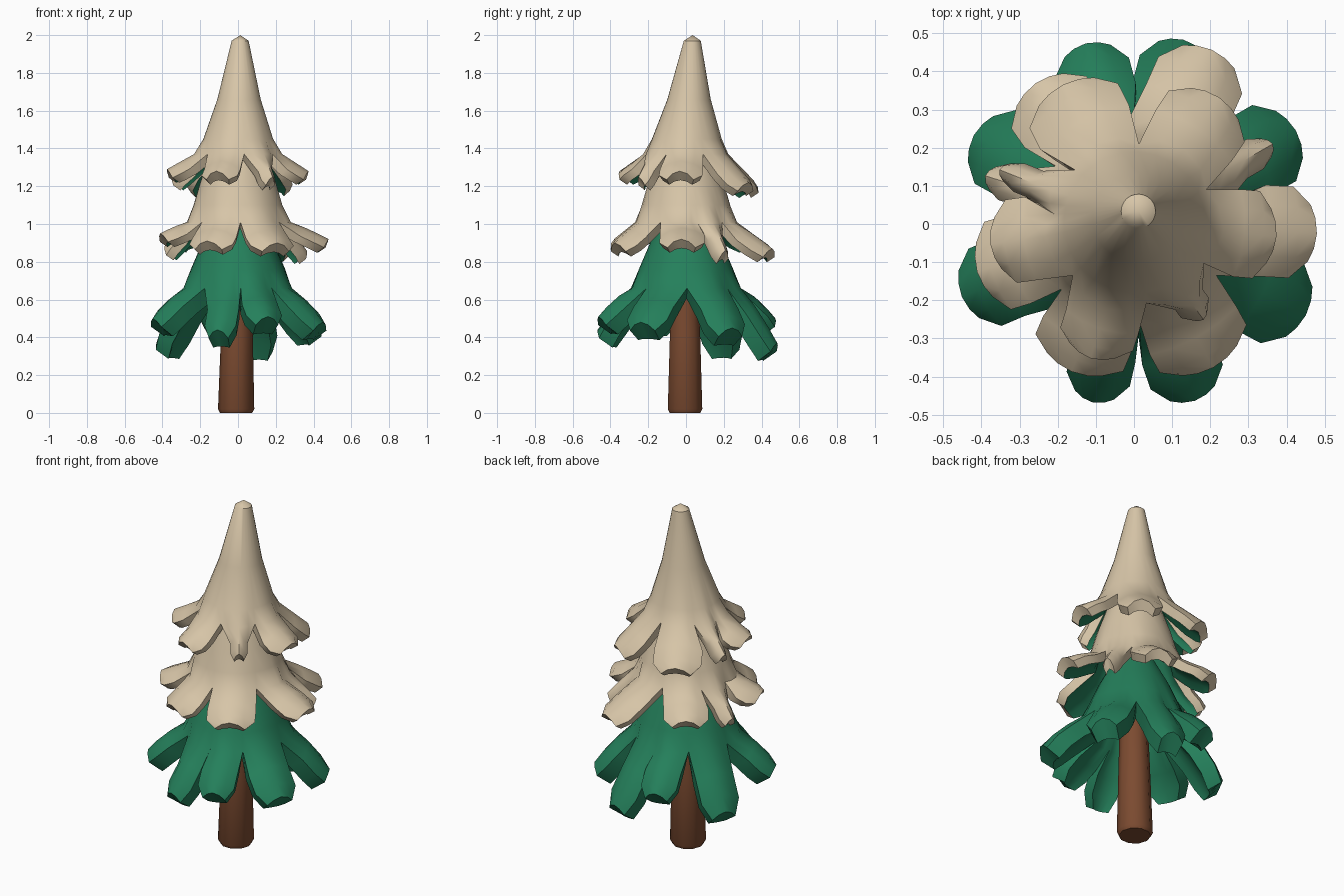
import bpy, bmesh, math
from mathutils import Vector

if "Cube" in bpy.data.objects:
    bpy.data.objects.remove(bpy.data.objects["Cube"])


def material(name, rgb):
    m = bpy.data.materials.new(name)
    m.diffuse_color = (*rgb, 1)
    m.use_nodes = True
    m.node_tree.nodes["Principled BSDF"].inputs["Base Color"].default_value = m.diffuse_color
    return m


SNOW = material("cream_snow", (0.68, 0.56, 0.39))
GREEN = material("needle_green", (0.018, 0.215, 0.105))
BROWN = material("bark_brown", (0.20, 0.07, 0.03))
COLS = (-1, -0.55, 0, 0.55, 1)


def finish(name, bm, mats, angle):
    bmesh.ops.remove_doubles(bm, verts=bm.verts, dist=0.0005)
    bmesh.ops.recalc_face_normals(bm, faces=bm.faces)
    me = bpy.data.meshes.new(name)
    bm.to_mesh(me)
    bm.free()
    for m in mats:
        me.materials.append(m)
    ob = bpy.data.objects.new(name, me)
    bpy.context.collection.objects.link(ob)
    bpy.ops.object.select_all(action='DESELECT')
    ob.select_set(True)
    bpy.context.view_layer.objects.active = ob
    bpy.ops.object.shade_smooth_by_angle(angle=math.radians(angle))
    return ob


def tier(name, profile, lobes, thick, bulge, mats, apex=(0, 0)):
    """Lobed skirt: profile = (r, z) rings down to the notches,
    lobes = (angle, tip radius, tip z, half width) in angle order."""
    bm = bmesh.new()
    n = len(lobes)
    top_z, (rn, zn) = profile[0][1], profile[-1]
    for i, (ang, rt, zt, w) in enumerate(lobes):
        prev = lobes[i - 1][0] - (360 if i == 0 else 0)
        nxt = lobes[(i + 1) % n][0] + (360 if i == n - 1 else 0)
        lo, hi = (prev + ang) / 2, (ang + nxt) / 2
        a0 = math.radians(ang)
        out = Vector((math.cos(a0), math.sin(a0), 0))
        side = Vector((-out.y, out.x, 0))
        outer, inner = [], []
        # shared body rings
        for k, (r, z) in enumerate(profile):
            f = max(0, (z - zn) / (top_z - zn))
            last = k == len(profile) - 1
            ro, ri = [], []
            for u in COLS:
                a = math.radians(ang + u * ((hi - ang) if u > 0 else (ang - lo)))
                d = Vector((math.cos(a), math.sin(a), 0))
                rr = r + (0.025 * (1 - u * u) if last else 0)
                c = Vector((apex[0] * f, apex[1] * f, z))
                ro.append(c + d * rr)
                ri.append(c + d * max(0, rr - thick * 0.8) - Vector((0, 0, thick * 0.5)))
            outer.append(ro)
            inner.append(ri)
        # free lobe, widening then rounding off at the tip
        for s, wf in ((0.4, 1.0), (0.76, 1.0), (1.0, 0.62)):
            ro, ri = [], []
            for u in COLS:
                r = rn + 0.025 + (rt - rn - 0.025) * s - 0.02 * u * u
                z = zn + (zt - zn) * s + bulge * math.sin(math.pi * s) - 0.045 * u * u
                p = out * r + side * (u * w * wf) + Vector((0, 0, z))
                ro.append(p)
                ri.append(p - out * (thick * 0.65) - side * (u * w * wf * 0.15)
                          - Vector((0, 0, thick * (0.8 - 0.35 * u * u))))
            outer.append(ro)
            inner.append(ri)
        vo = [[bm.verts.new(p) for p in row] for row in outer]
        vi = [[bm.verts.new(p) for p in row] for row in inner]
        nb = len(profile) - 1
        for k in range(len(vo) - 1):
            for j in range(4):
                bm.faces.new((vo[k][j], vo[k + 1][j], vo[k + 1][j + 1], vo[k][j + 1]))
                fi = bm.faces.new((vi[k][j], vi[k][j + 1], vi[k + 1][j + 1], vi[k + 1][j]))
                fi.material_index = len(mats) - 1
            if k >= nb:
                for j in (0, 4):
                    bm.faces.new((vo[k][j], vi[k][j], vi[k + 1][j], vo[k + 1][j]))
        for j in range(4):
            bm.faces.new((vo[-1][j], vi[-1][j], vi[-1][j + 1], vo[-1][j + 1]))
    return finish(name, bm, mats, 42)


# bare green skirt
tier("lower_branches",
     [(0.06, 1.15), (0.19, 0.90), (0.25, 0.76), (0.275, 0.66)],
     [(30, 0.49, 0.45, 0.115), (75, 0.50, 0.37, 0.10), (105, 0.49, 0.50, 0.10),
      (151, 0.48, 0.38, 0.11), (203, 0.49, 0.50, 0.11), (257, 0.48, 0.44, 0.085),
      (289, 0.49, 0.51, 0.10), (332, 0.51, 0.48, 0.12)],
     0.11, 0.02, [GREEN])

# snow covered middle skirt with green underside
tier("middle_branches",
     [(0.12, 1.45), (0.20, 1.22), (0.235, 1.10), (0.255, 1.01)],
     [(30, 0.42, 0.86, 0.045), (66, 0.50, 0.87, 0.12), (125, 0.45, 0.92, 0.12),
      (162, 0.41, 0.88, 0.05), (197, 0.43, 0.95, 0.12), (247, 0.42, 0.91, 0.125),
      (299, 0.43, 0.90, 0.13), (357, 0.48, 0.92, 0.12)],
     0.06, 0.005, [SNOW, GREEN])

# snow covered top cone
tier("top_branches",
     [(0, 2.0), (0.045, 1.97), (0.115, 1.66), (0.185, 1.45), (0.21, 1.37)],
     [(56, 0.40, 1.22, 0.12), (117, 0.41, 1.21, 0.13), (158, 0.38, 1.25, 0.04),
      (188, 0.38, 1.29, 0.11), (252, 0.37, 1.28, 0.10), (306, 0.31, 1.25, 0.045),
      (355, 0.375, 1.28, 0.115)],
     0.06, 0.0, [SNOW, GREEN], apex=(0.012, 0.035))

# tapered trunk
bm = bmesh.new()
rings = []
for r, z in ((0.085, 0), (0.096, 0.02), (0.084, 0.42), (0.07, 0.85)):
    rings.append([bm.verts.new((-0.01 * (1 - z) + r * math.cos(math.tau * i / 10),
                                -0.005 + r * math.sin(math.tau * i / 10), z)) for i in range(10)])
for a, b in zip(rings, rings[1:]):
    for i in range(10):
        bm.faces.new((a[i], a[(i + 1) % 10], b[(i + 1) % 10], b[i]))
bm.faces.new(rings[0])
bm.faces.new(rings[-1])
finish("trunk", bm, [BROWN], 40)
